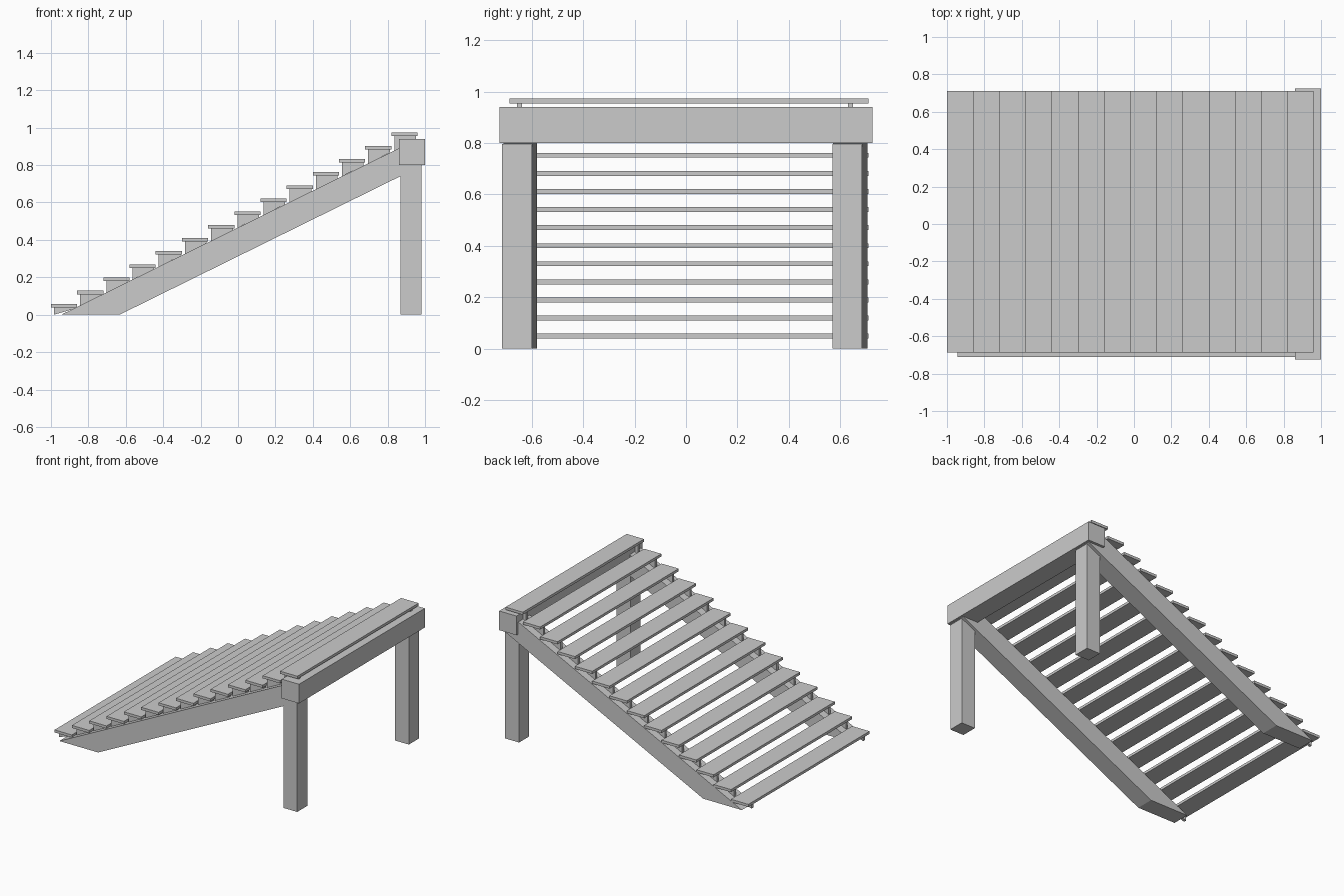
import bpy

if "Cube" in bpy.data.objects:
    bpy.data.objects.remove(bpy.data.objects["Cube"])

SLOPE = 0.493


def prism(name, profile, y0, y1):
    """Extrude an x-z profile between two y positions."""
    n = len(profile)
    verts = [(x, y, z) for y in (y0, y1) for x, z in profile]
    faces = [tuple(range(n)), tuple(reversed(range(n, 2 * n)))]
    faces += [(i, i + n, (i + 1) % n + n, (i + 1) % n) for i in range(n)]
    mesh = bpy.data.meshes.new(name)
    mesh.from_pydata(verts, [], faces)
    obj = bpy.data.objects.new(name, mesh)
    bpy.context.collection.objects.link(obj)
    return obj


def box(name, x0, x1, y0, y1, z0, z1):
    return prism(name, [(x0, z0), (x1, z0), (x1, z1), (x0, z1)], y0, y1)


def stringer_top(x):
    return max(0.0, (x + 0.945) * SLOPE)


# Top cross beam
box("cross_beam", 0.86, 1.0, -0.725, 0.725, 0.80, 0.94)

# Support posts
box("front_post", 0.868, 0.98, -0.717, -0.60, 0, 0.797)
box("back_post", 0.868, 0.98, 0.57, 0.685, 0, 0.797)

# Sloping stringers, cut level at the ground
side = [(-0.945, 0), (-0.633, 0), (0.985, 0.798), (0.985, 0.93), (0.942, 0.93)]
prism("front_stringer", side, -0.71, -0.58)
prism("back_stringer", side, 0.572, 0.706)

# Treads with a thin bracket over each stringer
for i in range(14):
    x, z = -1 + 0.14 * i, 0.039 + 0.0704 * i
    box(f"tread_{i + 1}", x, x + 0.14, -0.687, 0.71, z, z + 0.019)
    a, b = x + 0.016, x + 0.132
    wedge = [(a, stringer_top(a)), (b, min(stringer_top(b), z - 0.005)), (b, z), (a, z)]
    for label, y in (("front", -0.658), ("back", 0.63)):
        prism(f"{label}_bracket_{i + 1}", wedge, y, y + 0.02)
